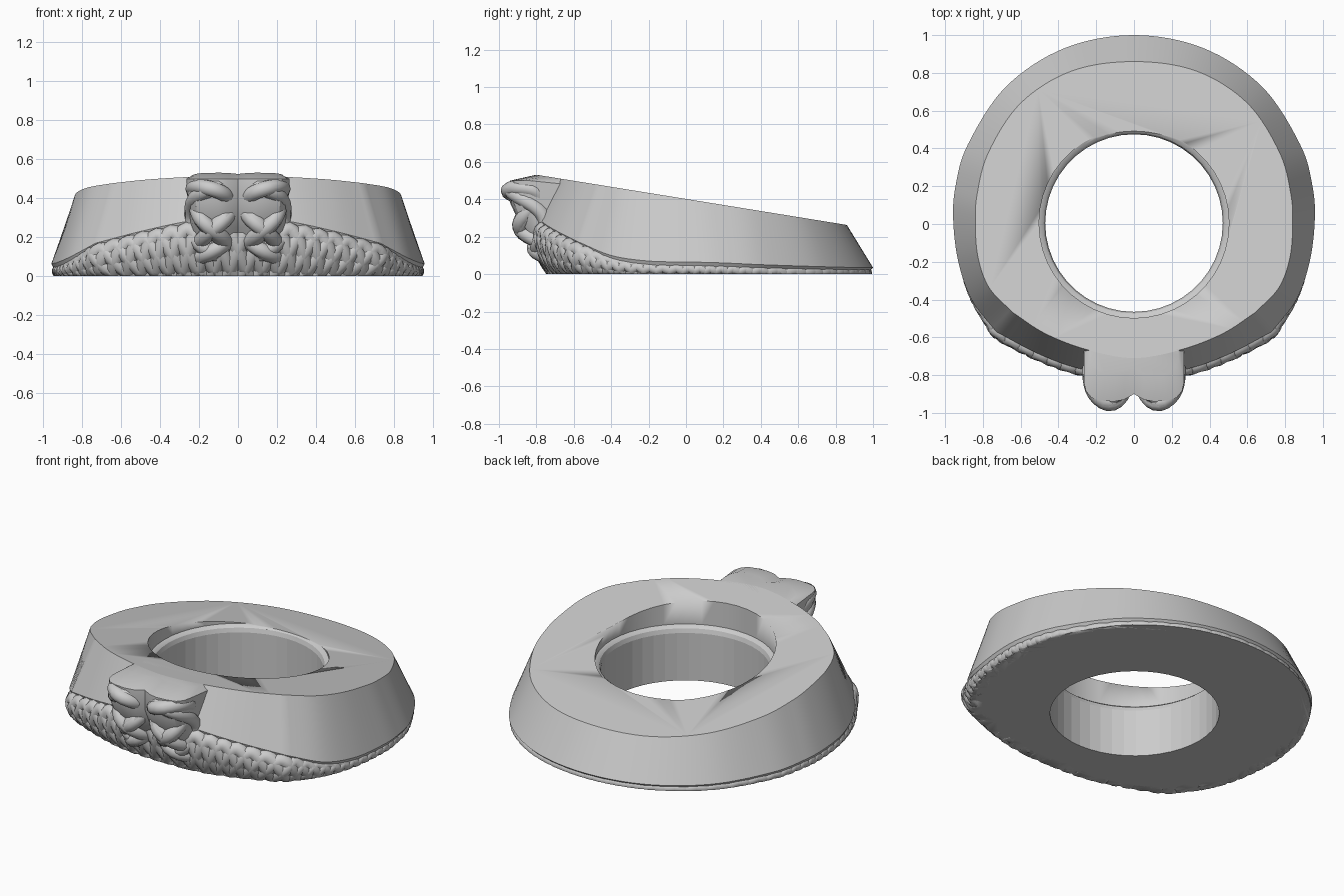
import bpy, bmesh, math
from mathutils import Vector

if "Cube" in bpy.data.objects:
    bpy.data.objects.remove(bpy.data.objects["Cube"])

grey = bpy.data.materials.new("plain grey")
grey.use_nodes = True
grey.diffuse_color = (0.6, 0.6, 0.6, 1)
grey.node_tree.nodes["Principled BSDF"].inputs["Base Color"].default_value = grey.diffuse_color
TAU = math.tau
STEPS = 8


def plane_z(y):
    return 0.402 - 0.1617 * y


def mirror(p):
    return Vector((-p.x, p.y, p.z))


def add_object(name, bm, angle=30):
    bmesh.ops.recalc_face_normals(bm, faces=bm.faces)
    mesh = bpy.data.meshes.new(name)
    bm.to_mesh(mesh)
    bm.free()
    mesh.materials.append(grey)
    ob = bpy.data.objects.new(name, mesh)
    bpy.context.collection.objects.link(ob)
    bpy.ops.object.select_all(action='DESELECT')
    ob.select_set(True)
    bpy.context.view_layer.objects.active = ob
    bpy.ops.object.shade_smooth_by_angle(angle=math.radians(angle))
    return ob


def loft(loops):
    """Closed solid through matching loops of points."""
    bm = bmesh.new()
    rows = [[bm.verts.new(p) for p in loop] for loop in loops]
    n = len(rows[0])
    for a, b in zip(rows, rows[1:]):
        for i in range(n):
            j = (i + 1) % n
            bm.faces.new((a[i], a[j], b[j], b[i]))
    bm.faces.new(rows[0])
    bm.faces.new(rows[-1])
    return bm


def spline(pts, before, after):
    """Catmull-Rom samples through pts, last point left out."""
    p = [before] + pts + [after]
    out = []
    for i in range(1, len(p) - 2):
        a, b, c, d = p[i - 1:i + 3]
        for s in range(STEPS):
            t = s / STEPS
            out.append(0.5 * (2 * b + (c - a) * t + (2 * a - 5 * b + 4 * c - d) * t * t
                              + (3 * b - a - 3 * c + d) * t ** 3))
    return out


def outline(side, front):
    """Mirrored loop from back centre to front centre, creased at the corner."""
    side, front = [Vector(p) for p in side], [Vector(p) for p in front]
    front = [side[-1]] + front
    half = spline(side, mirror(side[1]), 2 * side[-1] - side[-2])
    half += spline(front, 2 * front[0] - front[1], mirror(front[-2]))
    half.append(front[-1])
    return half + [mirror(p) for p in half[-2:0:-1]]


# Body: drafted ring with a sloping top
rim = outline([(0, 1, .035), (.37, .93, .035), (.68, .725, .04), (.88, .42, .05),
               (.945, .2, .06), (.957, .02, .065), (.93, -.2, .07), (.86, -.4, .1),
               (.73, -.57, .17)],
              [(.5, -.69, .23), (.27, -.77, .28), (0, -.8, .32)])
top = outline([(0, .86, 0), (.33, .81, 0), (.6, .64, 0), (.77, .38, 0), (.83, .16, 0),
               (.84, 0, 0), (.825, -.18, 0), (.765, -.34, 0), (.64, -.47, 0)],
              [(.47, -.58, 0), (.25, -.665, 0), (0, -.71, 0)])
for p in top:
    p.z = plane_z(p.y)
base = []
for p in rim:
    k = 0.965 - 0.35 * max(0, p.z - 0.07)
    base.append(Vector((p.x * k, p.y * k, 0)))
body = add_object("ring_body", loft([base, rim, top]))

# Stepped bore with a rounded ledge
SIDES = 44
profile = [(.47, -.1), (.47, .29), (.478, .315), (.49, .325), (.503, .33), (.503, .8)]
cutter = add_object("bore_cutter", loft(
    [[(r * math.cos(TAU * i / SIDES), .005 + r * math.sin(TAU * i / SIDES), z)
      for i in range(SIDES)] for r, z in profile]))
cutter.hide_render = True
cut = body.modifiers.new("bore", 'BOOLEAN')
cut.operation = 'DIFFERENCE'
cut.solver = 'EXACT'
cut.object = cutter
bpy.context.view_layer.objects.active = body
bpy.ops.object.modifier_apply(modifier=cut.name)
bpy.data.objects.remove(cutter)
for f in body.data.polygons:
    if math.hypot(f.center.x, f.center.y) < 0.476 and abs(f.normal.z) < 0.1:
        f.use_smooth = False

# Front tongue: two-lobed bracket leaning out of the body
shape = [(0, -.06), (.2, -.09), (.4, -.1), (.65, -.095), (.85, -.08), (.96, -.045), (1, 0)]
rows = []
for w, cy, z in [(.22, -.56, 0), (.24, -.78, .25), (.255, -.84, .38),
                 (.265, -.84, .5), (.235, -.7, 1)]:
    half = [Vector((w * sx, cy + dy, 0)) for sx, dy in shape] + [Vector((w, -.55, 0))]
    loop = half + [mirror(p) for p in half[:0:-1]]
    for p in loop:
        p.z = plane_z(p.y) if z == 1 else min(z, plane_z(p.y) - .02)
    rows.append(loop)
add_object("front_tongue", loft(rows))


def strand(name, points):
    """Closed round cord through (position, radius), trimmed flat at the ground."""
    curve = bpy.data.curves.new(name, 'CURVE')
    curve.dimensions = '3D'
    curve.bevel_depth = 1
    curve.bevel_resolution = 3
    sp = curve.splines.new('POLY')
    sp.points.add(len(points) - 1)
    for q, (pos, radius) in zip(sp.points, points):
        q.co = (*pos, 1)
        q.radius = radius
    sp.use_cyclic_u = True
    helper = bpy.data.objects.new(name, curve)
    bpy.context.collection.objects.link(helper)
    graph = bpy.context.evaluated_depsgraph_get()
    mesh = bpy.data.meshes.new_from_object(helper.evaluated_get(graph))
    bm = bmesh.new()
    bm.from_mesh(mesh)
    bpy.data.objects.remove(helper)
    bpy.data.meshes.remove(mesh)
    cut = bmesh.ops.bisect_plane(bm, geom=bm.verts[:] + bm.edges[:] + bm.faces[:],
                                 plane_co=(0, 0, 0), plane_no=(0, 0, -1), clear_outer=True)
    edges = [e for e in cut["geom_cut"] if isinstance(e, bmesh.types.BMEdge)]
    if edges:
        bmesh.ops.holes_fill(bm, edges=edges)
    add_object(name, bm, 50)


# Braided skirt: strands weaving between the base and the rim
STRANDS, WAVES, COUNT = 4, 17, 340
for s in range(STRANDS):
    pts = []
    for i in range(COUNT):
        u = i / COUNT * len(rim)
        a, f = int(u), u % 1
        b = (a + 1) % len(rim)
        lo, hi = base[a].lerp(base[b], f), rim[a].lerp(rim[b], f)
        wide = min(1, max(0, (hi.z - .06) / .12))
        r = .026 + .016 * wide
        phase = TAU * (WAVES * i / COUNT + s / STRANDS)
        v = .5 + .5 * math.sin(phase)
        p = lo.lerp(hi, v)
        p.z = v * max(hi.z - r, .01)
        out = Vector((p.x, p.y, 0)).normalized()
        p += out * r * (1.2 * wide - 1 + .4 * math.cos(2 * phase))
        pts.append((p, r))
    strand(f"skirt_strand_{s + 1}", pts)

# Knotted columns: interlaced loops on both lobes of the tongue
for side, label in ((1, "left"), (-1, "right")):
    for k in range(2):
        pts = []
        for i in range(120):
            a = TAU * i / 120
            z = .27 + .19 * math.cos(2 * a + k * .9)
            th = 1.7 * math.sin(3 * a + .5 + k * 1.4)
            front = -1 + .27 * (max(0, .4 - z) / .4) ** 1.5 + 4 * max(0, z - .4) ** 2
            weave = .012 * math.cos(5 * a + k * math.pi)
            x = .135 + (.088 + weave) * math.sin(th)
            y = front + .19 - (.138 + weave) * math.cos(th)
            pts.append((Vector((side * x, y, z)), .04))
        strand(f"{label}_column_knot_{k + 1}", pts)
